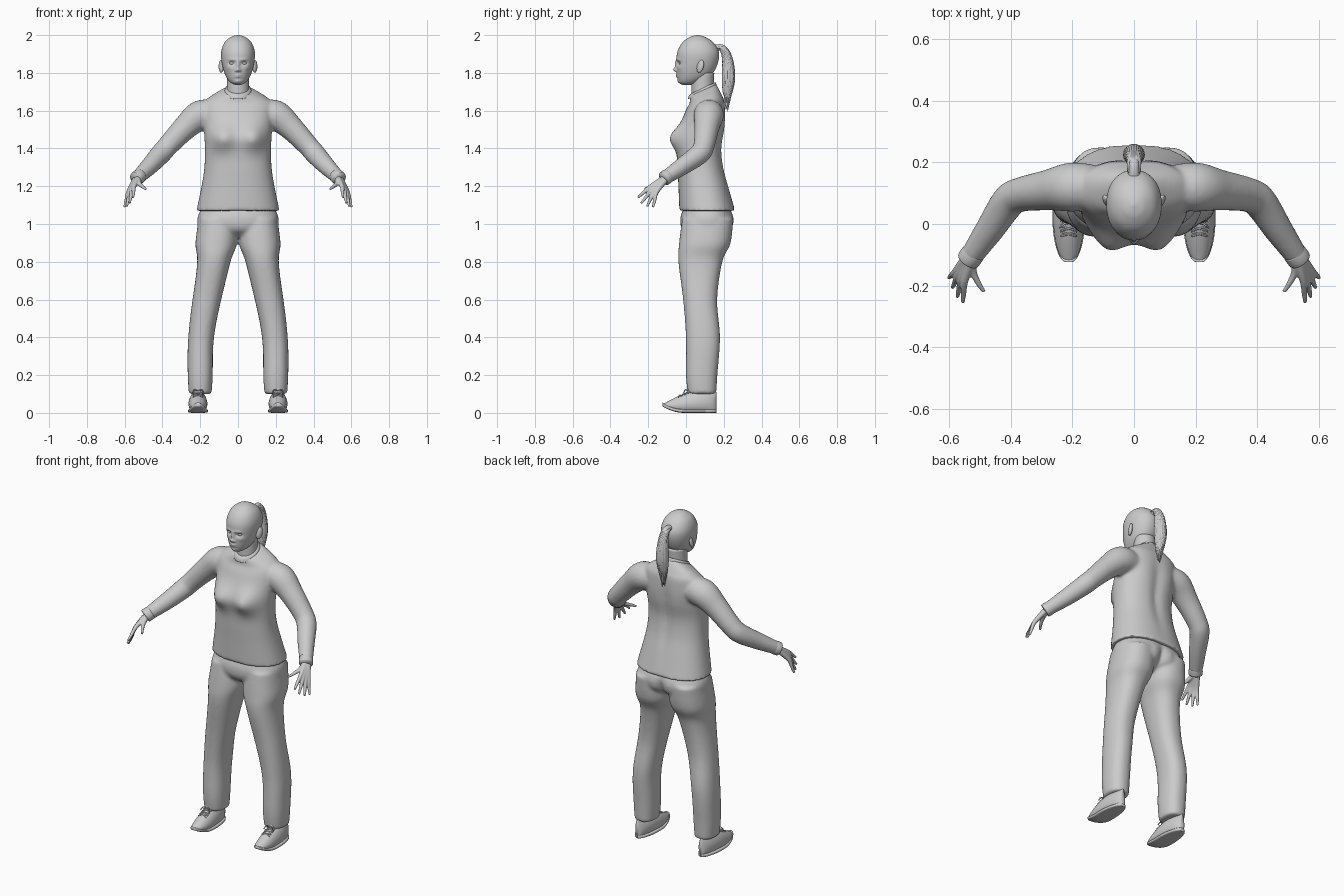
import bpy, bmesh, math, random
from mathutils import Vector

if "Cube" in bpy.data.objects:
    bpy.data.objects.remove(bpy.data.objects["Cube"])
random.seed(4)

grey = bpy.data.materials.new("plain grey")
grey.use_nodes = True
colour = (0.6, 0.6, 0.6, 1)
grey.diffuse_color = colour
grey.node_tree.nodes["Principled BSDF"].inputs["Base Color"].default_value = colour


def spline(keys, steps):
    """Smooth curve through rows of numbers."""
    out = []
    last = len(keys) - 1
    for i in range(last):
        before, start, end, after = (keys[max(0, min(last, i + k))] for k in (-1, 0, 1, 2))
        for s in range(steps):
            t = s / steps
            row = []
            for p, q, r, w in zip(before, start, end, after):
                bend = 2 * p - 5 * q + 4 * r - w
                twist = 3 * (q - r) + w - p
                row.append(q + t / 2 * (r - p + t * (bend + t * twist)))
            out.append(row)
    return out + [list(keys[-1])]


def skin(bm, loops):
    """Join closed loops of points and cap both ends."""
    rows = [[bm.verts.new(point) for point in loop] for loop in loops]
    count = len(rows[0])
    faces = [bm.faces.new((low[i], low[(i + 1) % count], high[(i + 1) % count], high[i]))
             for low, high in zip(rows, rows[1:]) for i in range(count)]
    faces += [bm.faces.new(rows[0]), bm.faces.new(rows[-1])]
    bmesh.ops.recalc_face_normals(bm, faces=faces)
    return [vert for row in rows for vert in row]


def oval(count, power=2):
    """Unit superellipse."""
    points = []
    for i in range(count):
        angle = math.tau * i / count
        c, s = math.cos(angle), math.sin(angle)
        points.append((math.copysign(abs(c) ** (2 / power), c), math.copysign(abs(s) ** (2 / power), s)))
    return points


def stack(bm, keys, count=64, power=2.3, steps=6, centre=lambda z: 0):
    """Level sections: height, half width, front y, back y."""
    loops = []
    for z, half, front, back in spline(keys, steps):
        middle, depth = (front + back) / 2, (back - front) / 2
        loops.append([(centre(z) + half * u, middle + depth * v, z) for u, v in oval(count, power)])
    return skin(bm, loops)


def tube(bm, keys, count=16, steps=5, side=1):
    """Round sections along a path: x, y, z, radius."""
    path = spline(keys, steps)
    points = [Vector((side * x, y, z)) for x, y, z, radius in path]
    loops, across = [], Vector((0.3, 0.9, 0.2))
    for i, point in enumerate(points):
        ahead = points[min(i + 1, len(points) - 1)]
        along = (ahead - points[max(i - 1, 0)]).normalized()
        across = (across - along * across.dot(along)).normalized()
        other = along.cross(across)
        radius = path[i][-1]
        loops.append([point + radius * (across * u + other * v) for u, v in oval(count)])
    return skin(bm, loops)


def ball(bm, centre, size):
    made = bmesh.ops.create_uvsphere(bm, u_segments=24, v_segments=16, radius=1)["verts"]
    for vert in made:
        vert.co = Vector([c + s * q for c, s, q in zip(centre, size, vert.co)])
    return made


def bump(verts, centre, spread, push):
    """Soft push along y around a point and its mirror image."""
    for side in ((1, -1) if centre[0] else (1,)):
        for vert in verts:
            place = (vert.co.x * side, vert.co.y, vert.co.z)
            distance = sum(((q - c) / s) ** 2 for q, c, s in zip(place, centre, spread))
            vert.co.y += push * math.exp(-distance)


def lean(verts):
    """Raise the back of the neckline above its front."""
    for vert in verts:
        vert.co.z += max(0, vert.co.z - 1.6) * 4 * (vert.co.y - .09)


def finish(name, bm, voxel=0, relax=0):
    mesh = bpy.data.meshes.new(name)
    bm.to_mesh(mesh)
    bm.free()
    mesh.materials.append(grey)
    mesh.shade_smooth()
    body = bpy.data.objects.new(name, mesh)
    bpy.context.collection.objects.link(body)
    if voxel:
        blend = body.modifiers.new("blend", "REMESH")
        blend.mode, blend.voxel_size, blend.use_smooth_shade = "VOXEL", voxel, True
        smooth = body.modifiers.new("relax", "SMOOTH")
        smooth.factor, smooth.iterations = 0.5, relax


# Shirt: torso and sleeves blended into one surface
bm = bmesh.new()
torso = stack(bm, [(1.07, .22, -.035, .26), (1.2, .193, -.04, .225), (1.3, .178, -.045, .2), (1.4, .175, -.045, .19),
                   (1.5, .18, -.035, .2), (1.62, .185, .005, .205), (1.66, .16, .02, .19), (1.71, .07, .02, .16)])
bump(torso, (.085, -.05, 1.455), (.07, .09, .065), -.055)
bump(torso, (0, .2, 1.4), (.03, .06, .2), -.012)
bump(torso, (.09, .2, 1.53), (.07, .06, .09), .008)
lean(torso)
sleeve = [(.12, .12, 1.58, .07), (.2, .12, 1.575, .08), (.28, .11, 1.51, .066), (.37, .095, 1.415, .056),
          (.41, .07, 1.37, .055), (.47, -.02, 1.305, .047), (.534, -.112, 1.243, .036)]
for side in (1, -1):
    tube(bm, sleeve, 32, 6, side)
finish("shirt", bm, .009, 6)

# Collar band
bm = bmesh.new()
lean(stack(bm, [(1.69, .073, .01, .165), (1.71, .07, .014, .16), (1.72, .064, .02, .155)], power=2))
finish("collar", bm)

# Trousers: hips and legs blended
bm = bmesh.new()
hips = stack(bm, [(1.09, .19, -.01, .23), (1.03, .215, -.03, .255), (.97, .2, -.02, .24), (.93, .1, .03, .17)])
bump(hips, (0, .25, .98), (.025, .08, .07), -.03)


def leg_centre(z):
    t = max(0, min(1, (1 - z) / .7))
    return .11 + .09 * t * t * (3 - 2 * t)


for side in (1, -1):
    stack(bm, [(1.03, .1, -.02, .25), (.9, .11, -.036, .236), (.8, .088, -.04, .192), (.6, .076, -.015, .165),
               (.4, .068, 0, .18), (.2, .066, 0, .166), (.1, .06, .01, .16)],
          centre=lambda z: side * leg_centre(z))
finish("trousers", bm, .009, 6)

# Head with sculpted face
bm = bmesh.new()
head = stack(bm, [(1.735, .01, -.015, .02), (1.75, .042, -.036, .07), (1.79, .068, -.047, .135), (1.85, .085, -.05, .168),
                  (1.91, .089, -.046, .174), (1.96, .072, -.02, .146), (1.99, .038, .02, .102), (2, .006, .056, .068)],
             144, 2.15, 15)
for x, z, width, height, push in [
        (0, 1.842, .009, .024, -.01),      # nose bridge
        (0, 1.816, .01, .01, -.016),       # nose tip
        (.012, 1.812, .006, .006, -.007),  # nostril wings
        (.032, 1.851, .017, .011, .012),   # eye sockets
        (.03, 1.87, .022, .007, -.004),    # brows
        (.05, 1.825, .018, .014, -.004),   # cheekbones
        (0, 1.785, .018, .01, -.009),      # lips
        (0, 1.785, .02, .002, .006),       # mouth line
        (0, 1.753, .018, .011, -.006)]:    # chin
    bump(head, (x, -.045, z), (width, .04, height), push)
finish("head", bm)

# Neck
bm = bmesh.new()
tube(bm, [(0, .09, 1.64, .06), (0, .088, 1.72, .058), (0, .09, 1.8, .06)], 48)
finish("neck", bm)

# Ponytail: core and loose strands that follow it
bm = bmesh.new()
core = [(0, .14, 1.92, .025), (0, .175, 1.935, .017), (0, .2, 1.925, .018), (0, .22, 1.87, .022),
        (0, .225, 1.78, .027), (0, .22, 1.7, .02), (0, .215, 1.62, .006)]
tube(bm, core, 20)
strands = 22
for i in range(strands):
    c, s = math.cos(math.tau * i / strands), math.sin(math.tau * i / strands)
    strand = [(x + r * c, y + r * s, z, r / 3) for x, y, z, r in core[1:]]
    x, y, z, r = strand.pop()
    strand.append((x, y, z + random.uniform(-.03, .06), r / 3))
    tube(bm, strand, 7, 4)
finish("ponytail", bm)


def hand(bm, side):
    paths = [[(.53, -.115, 1.238), (.522, -.157, 1.214), (.505, -.193, 1.197), (.487, -.22, 1.184)]]
    for k, length in enumerate((1, 1.15, 1.1, .9)):
        wrist = Vector((.53, -.12, 1.238)) + k * Vector((.005, .003, -.002))
        knuckle = Vector((.55, -.185, 1.2)) + k * Vector((.01, .01, -.01))
        reach = length * (Vector((.006, -.07, -.06)) + k * Vector((.006, .016, -.01)))
        paths.append([wrist, knuckle, knuckle + reach * .6, knuckle + reach])
    for path in paths:
        tube(bm, [(*point, radius) for point, radius in zip(path, (.017, .012, .009, .006))], 14, 6, side)


def shoe(bm, side, sole):
    """Sections from toe to heel."""
    loops, sections = [], 24
    for i in range(1, sections):
        t = (1 - math.cos(math.pi * i / sections)) / 2
        low = .035 * max(0, 1 - t / .4) ** 2
        top = low + .02 if sole else .045 + .075 * math.sin(2.1 * t)
        half = .05 * math.sin(math.pi * t) ** .4 + (.003 if sole else 0)
        middle, tall = (low + top) / 2, (top - low) / 2
        taper = 0 if sole else .25
        loops.append([(side * (.212 + half * u * (1 - taper * max(v, 0))), .287 * t - .125, middle + tall * v)
                      for u, v in oval(32, 4 if sole else 2.5)])
    skin(bm, loops)


def laces(bm, side):
    x, r = .212, .003
    for row in range(4):
        y = -.04 + .018 * row
        z = .09 + .4 * (y + .04)
        for d in (.026, -.026):
            tube(bm, [(x - d, y, z - .006, r), (x, y + .007, z + .004, r), (x + d, y + .014, z, r)], 6, 3, side)
    for d in (.01, -.01):
        tube(bm, [(x, .01, .118, r), (x + 2 * d, -.004, .122, r), (x + 3 * d, -.012, .105, r)], 6, 4, side)


for side, label in ((1, "left"), (-1, "right")):
    # Eye and ear
    bm = bmesh.new()
    ball(bm, (side * .032, -.026, 1.851), (.014, .012, .009))
    finish(label + "_eye", bm)
    bm = bmesh.new()
    for vert in ball(bm, (side * .087, .076, 1.835), (.012, .018, .034)):
        vert.co.x += side * .35 * (vert.co.y - .07)
        vert.co.y += .2 * (vert.co.z - 1.835)
    finish(label + "_ear", bm)

    # Hand and sleeve cuff
    bm = bmesh.new()
    hand(bm, side)
    finish(label + "_hand", bm, .0035, 3)
    bm = bmesh.new()
    tube(bm, [(.517, -.09, 1.258, .037), (.53, -.106, 1.247, .039), (.538, -.117, 1.239, .038)], 32, 3, side)
    finish(label + "_cuff", bm)

    # Shoe, sole, laces and tongue
    bm = bmesh.new()
    shoe(bm, side, False)
    finish(label + "_shoe", bm)
    bm = bmesh.new()
    shoe(bm, side, True)
    finish(label + "_sole", bm)
    bm = bmesh.new()
    laces(bm, side)
    finish(label + "_laces", bm)
    bm = bmesh.new()
    ball(bm, (side * .212, .014, .11), (.016, .008, .032))
    finish(label + "_shoe_tongue", bm)
